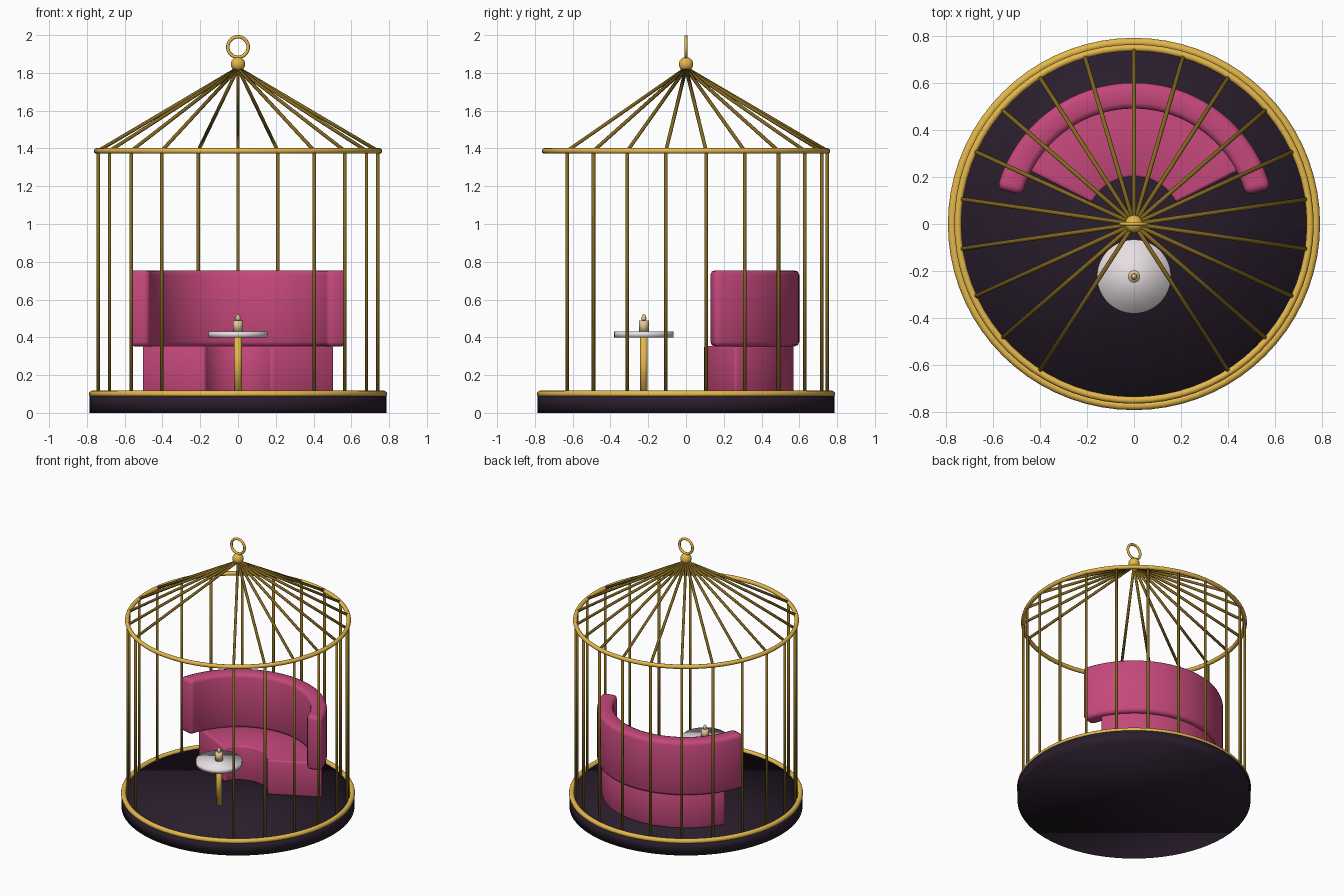
import bpy, bmesh, math
from mathutils import Vector

cube = bpy.data.objects.get("Cube")
if cube:
    bpy.data.objects.remove(cube, do_unlink=True)


def material(name, rgb):
    m = bpy.data.materials.new(name)
    m.use_nodes = True
    m.diffuse_color = (*rgb, 1)
    bsdf = next(n for n in m.node_tree.nodes if n.type == 'BSDF_PRINCIPLED')
    bsdf.inputs["Base Color"].default_value = (*rgb, 1)
    return m


GOLD = material("polished gold", (0.78, 0.48, 0.07))
BRASS = material("aged brass", (0.23, 0.14, 0.014))
DARK = material("dark plum floor", (0.023, 0.013, 0.026))
PINK = material("rose velvet", (0.56, 0.065, 0.20))
WHITE = material("white marble", (0.87, 0.80, 0.82))
WAX = material("cream wax", (0.76, 0.56, 0.29))


def finish(name, mat):
    ob = bpy.context.object
    ob.name = ob.data.name = name
    ob.data.materials.append(mat)
    bpy.ops.object.shade_smooth()
    return ob


def disc(name, mat, radius, z0, z1, y=0, sides=48):
    bpy.ops.mesh.primitive_cylinder_add(vertices=sides, radius=radius, depth=z1 - z0,
                                        location=(0, y, (z0 + z1) / 2))
    finish(name, mat)


def ring(name, mat, major, minor, z, rotation=(0, 0, 0), sides=72):
    bpy.ops.mesh.primitive_torus_add(major_radius=major, minor_radius=minor, major_segments=sides,
                                     minor_segments=12, location=(0, 0, z), rotation=rotation)
    finish(name, mat)


def rod(name, mat, a, b, radius):
    a, b = Vector(a), Vector(b)
    bpy.ops.mesh.primitive_cylinder_add(vertices=10, radius=radius, depth=(b - a).length,
                                        location=(a + b) / 2,
                                        rotation=(b - a).to_track_quat('Z', 'Y').to_euler())
    finish(name, mat)


def ball(name, mat, radius, location):
    bpy.ops.mesh.primitive_uv_sphere_add(segments=24, ring_count=12, radius=radius, location=location)
    return finish(name, mat)


def curved_cushion(name, inner, outer, z0, z1, start, softness, steps=40):
    """Rectangular section swept around the back, symmetric about the y axis."""
    bm = bmesh.new()
    a = math.radians(start)
    loops = []
    for i in range(steps + 1):
        t = a + (math.pi - 2 * a) * i / steps
        section = ((inner, z0), (outer, z0), (outer, z1), (inner, z1))
        loops.append([bm.verts.new((r * math.cos(t), r * math.sin(t), z)) for r, z in section])
    for p, q in zip(loops, loops[1:]):
        for k in range(4):
            n = (k + 1) % 4
            bm.faces.new((p[k], p[n], q[n], q[k]))
    bm.faces.new(loops[0])
    bm.faces.new(loops[-1])
    bmesh.ops.recalc_face_normals(bm, faces=bm.faces)
    mesh = bpy.data.meshes.new(name)
    bm.to_mesh(mesh)
    bm.free()
    ob = bpy.data.objects.new(name, mesh)
    bpy.context.collection.objects.link(ob)
    bpy.ops.object.select_all(action='DESELECT')
    ob.select_set(True)
    bpy.context.view_layer.objects.active = ob
    finish(name, PINK)
    mod = ob.modifiers.new("soft edges", 'BEVEL')
    mod.width, mod.segments = softness, 2
    mod.limit_method, mod.angle_limit = 'ANGLE', math.radians(40)


# Floor and rings
disc("floor", DARK, 0.787, 0, 0.1, sides=72)
ring("floor_ring", GOLD, 0.772, 0.018, 0.1)
ring("roof_ring", GOLD, 0.748, 0.015, 1.387)

# Cage bars and roof bars, with three left out at the front as a doorway
BARS, CAGE_RADIUS = 22, 0.748
for k in range(-9, 10):
    t = math.pi / 2 + k * math.tau / BARS
    x, y = CAGE_RADIUS * math.cos(t), CAGE_RADIUS * math.sin(t)
    rod(f"cage_bar_{k + 10}", BRASS, (x, y, 0.09), (x, y, 1.387), 0.0095)
    rod(f"roof_bar_{k + 10}", BRASS, (x, y, 1.387), (0, 0, 1.825), 0.0095)

# Finial and hanging loop
ball("finial", GOLD, 0.038, (0, 0, 1.846))
ring("hanging_loop", GOLD, 0.054, 0.009, 1.937, (math.pi / 2, 0, 0), 40)

# Curved sofa
curved_cushion("sofa_seat", 0.20, 0.57, 0.1, 0.355, 27, 0.026)
curved_cushion("sofa_back", 0.49, 0.60, 0.352, 0.755, 14.5, 0.025)

# Side table with candle
TABLE_Y = -0.223
disc("table_leg", GOLD, 0.02, 0.1, 0.405, TABLE_Y, 16)
disc("table_top", WHITE, 0.157, 0.4, 0.43, TABLE_Y)
disc("candle", WAX, 0.026, 0.43, 0.49, TABLE_Y, 20)

# Teardrop flame: a ball whose upper half is drawn up to a point
flame = ball("candle_flame", WAX, 0.013, (0, TABLE_Y, 0.499))
for v in flame.data.vertices:
    if v.co.z > 0:
        v.co.z *= 1.8
